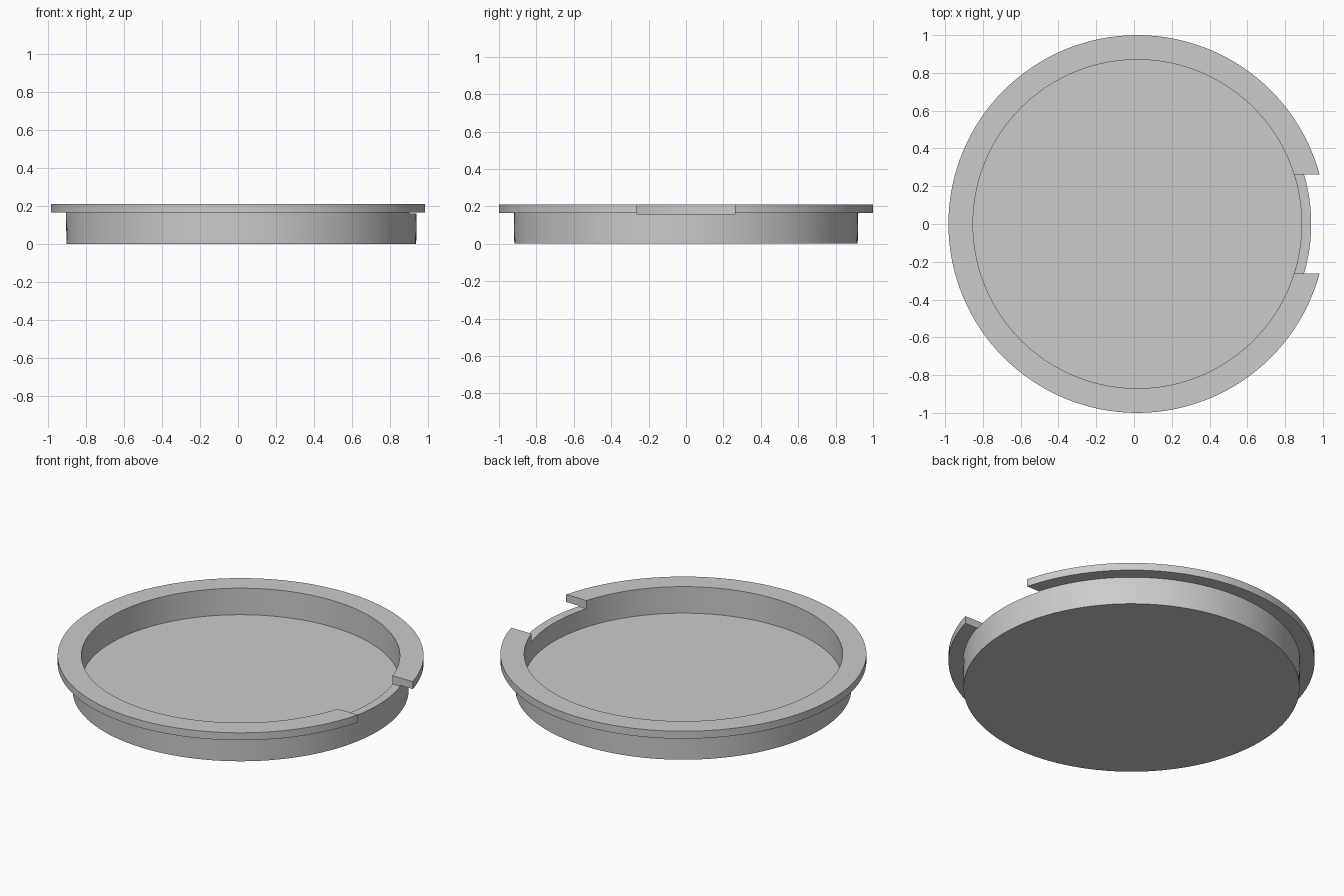
import bpy, bmesh, math
from mathutils import Vector

cube = bpy.data.objects.get("Cube")
if cube:
    bpy.data.objects.remove(cube)

CENTRE_X = 0.0175
SEGMENTS = 128

grey = bpy.data.materials.new("plain grey")
grey.use_nodes = True
colour = (0.6, 0.6, 0.6, 1)
grey.diffuse_color = colour
grey.node_tree.nodes["Principled BSDF"].inputs["Base Color"].default_value = colour


def make_object(name, bm):
    mesh = bpy.data.meshes.new(name)
    bm.to_mesh(mesh)
    bm.free()
    obj = bpy.data.objects.new(name, mesh)
    bpy.context.collection.objects.link(obj)
    return obj


def lathe(name, profile):
    bm = bmesh.new()
    verts = [bm.verts.new((r, 0, z)) for r, z in profile]
    edges = [bm.edges.new(pair) for pair in zip(verts, verts[1:])]
    bmesh.ops.spin(bm, geom=verts + edges, cent=(0, 0, 0), axis=(0, 0, 1),
                   angle=math.tau, steps=SEGMENTS, use_duplicate=False)
    bmesh.ops.remove_doubles(bm, verts=bm.verts, dist=0.0001)
    bmesh.ops.recalc_face_normals(bm, faces=bm.faces)
    bmesh.ops.translate(bm, verts=bm.verts, vec=(CENTRE_X, 0, 0))
    return make_object(name, bm)


# Shallow dish: floor, wall and overhanging rim in one profile
dish = lathe("dish_with_rim", [
    (0, 0), (0.918, 0), (0.921, 0.165), (1, 0.165),
    (1, 0.21), (0.87, 0.21), (0.87, 0.05), (0, 0.05)])
dish.data.materials.append(grey)

# Notch through the rim on the left side
bm = bmesh.new()
bmesh.ops.create_cube(bm, size=1)
bmesh.ops.scale(bm, verts=bm.verts, vec=(0.6, 0.524, 0.2))
bmesh.ops.translate(bm, verts=bm.verts, vec=Vector((0.9, 0, 0.26)))
cutter = make_object("notch_cutter", bm)
cutter.hide_render = True

cut = dish.modifiers.new("notch", "BOOLEAN")
cut.operation = "DIFFERENCE"
cut.solver = "EXACT"
cut.object = cutter

bpy.ops.object.select_all(action="DESELECT")
bpy.context.view_layer.objects.active = dish
dish.select_set(True)
bpy.ops.object.modifier_apply(modifier=cut.name)
bpy.data.objects.remove(cutter)
bpy.ops.object.shade_smooth_by_angle(angle=math.radians(30))
